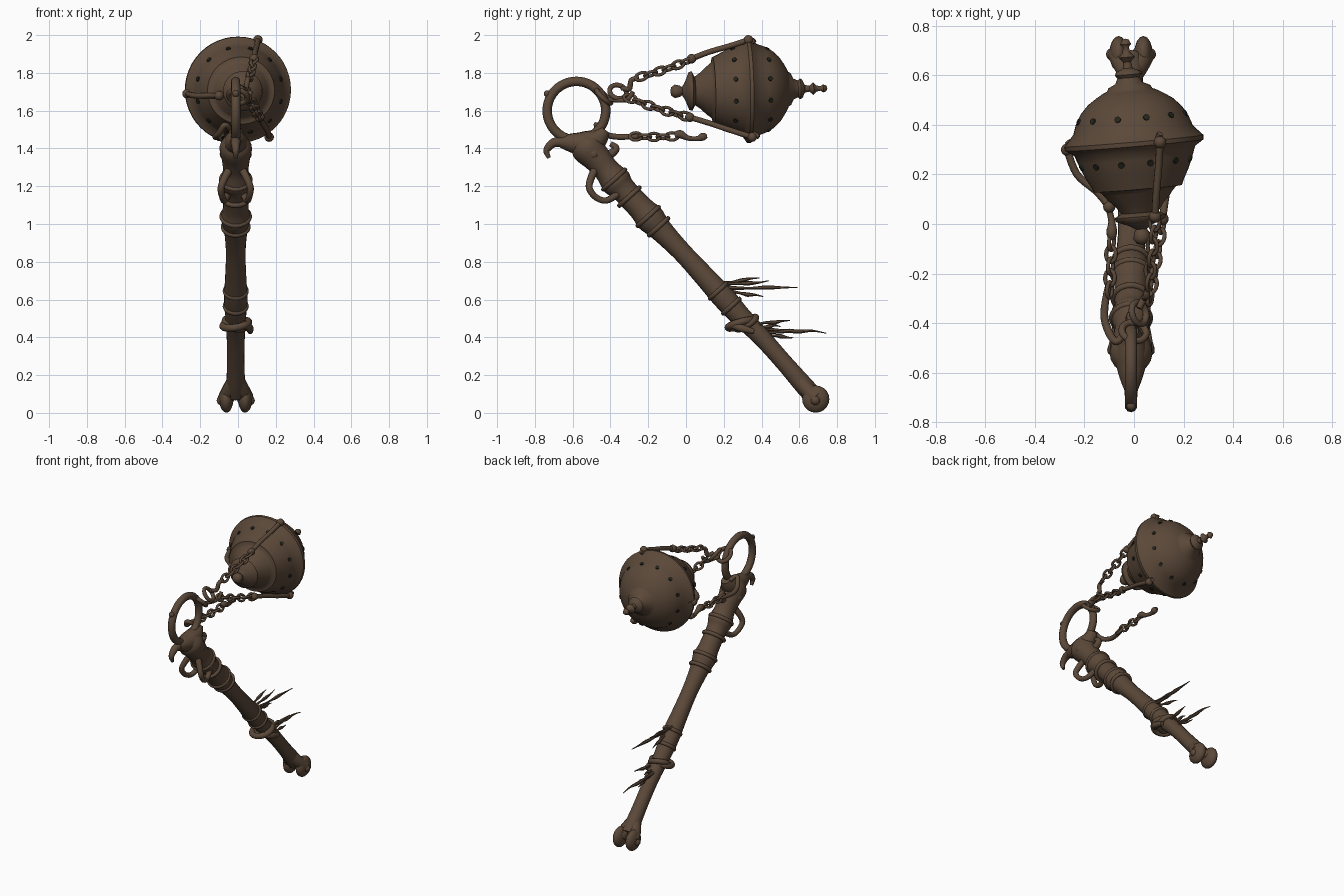
import bpy, bmesh, math, random
from mathutils import Vector, Matrix

if "Cube" in bpy.data.objects:
    bpy.data.objects.remove(bpy.data.objects["Cube"])

random.seed(4)


def material(name, rgb):
    m = bpy.data.materials.new(name)
    m.diffuse_color = (*rgb, 1)
    m.use_nodes = True
    m.node_tree.nodes["Principled BSDF"].inputs["Base Color"].default_value = m.diffuse_color
    return m


BRONZE = material("aged brown", (0.105, 0.066, 0.041))
DARK = material("hole dark", (0.018, 0.018, 0.012))


def finish(name, bm, mat=BRONZE):
    bmesh.ops.recalc_face_normals(bm, faces=bm.faces)
    me = bpy.data.meshes.new(name)
    bm.to_mesh(me)
    bm.free()
    me.materials.append(mat)
    ob = bpy.data.objects.new(name, me)
    bpy.context.collection.objects.link(ob)
    bpy.ops.object.select_all(action='DESELECT')
    ob.select_set(True)
    bpy.context.view_layer.objects.active = ob
    bpy.ops.object.shade_smooth_by_angle(angle=math.radians(50))
    return ob


def spline(pts, steps, closed):
    """Catmull-Rom through (x, y, z, radius) points."""
    p = [Vector(q) for q in pts]
    n, out = len(p), []
    for i in range(n if closed else n - 1):
        if closed:
            a, b, c, d = (p[(i + k) % n] for k in (-1, 0, 1, 2))
        else:
            a, b, c, d = (p[min(max(i + k, 0), n - 1)] for k in (-1, 0, 1, 2))
        for s in range(steps):
            t = s / steps
            out.append(0.5 * (2 * b + (c - a) * t + (2 * a - 5 * b + 4 * c - d) * t * t
                              + (3 * b - a - 3 * c + d) * t ** 3))
    return out if closed else out + [p[-1]]


def tube(name, pts, sides=10, steps=5, closed=False, mat=BRONZE):
    path = spline(pts, steps, closed)
    n = len(path)
    bm, rings, u = bmesh.new(), [], None
    for i, q in enumerate(path):
        nxt = path[(i + 1) % n] if closed else path[min(i + 1, n - 1)]
        prv = path[i - 1] if closed else path[max(i - 1, 0)]
        d = (nxt - prv).to_3d().normalized()
        if u is None:
            u = d.orthogonal()
        u = (u - d * u.dot(d)).normalized()
        v = d.cross(u)
        rings.append([bm.verts.new(q.to_3d() + max(q.w, 0.002) *
                      (u * math.cos(2 * math.pi * k / sides) + v * math.sin(2 * math.pi * k / sides)))
                      for k in range(sides)])
    for i in range(n if closed else n - 1):
        a, b = rings[i], rings[(i + 1) % n]
        for k in range(sides):
            j = (k + 1) % sides
            bm.faces.new((a[k], a[j], b[j], b[k]))
    if not closed:
        bm.faces.new(rings[0])
        bm.faces.new(rings[-1])
    return finish(name, bm, mat)


def ball(name, loc, r, scale=(1, 1, 1)):
    bm = bmesh.new()
    bmesh.ops.create_uvsphere(bm, u_segments=16, v_segments=10, radius=r,
                              matrix=Matrix.Translation(loc) @ Matrix.Diagonal((*scale, 1)))
    return finish(name, bm)


def loop(name, centre, normal, major, minor, count=24):
    """Round ring facing along normal."""
    n = Vector(normal).normalized()
    u = n.orthogonal().normalized()
    v = n.cross(u)
    pts = []
    for i in range(count):
        a = 2 * math.pi * i / count
        pts.append((*(Vector(centre) + major * (u * math.cos(a) + v * math.sin(a))), minor))
    return tube(name, pts, 10, 2, True)


def chain(name, a, b, count, sag=0.0):
    """Oval links alternating between two planes."""
    a, b = Vector(a), Vector(b)
    d = (b - a).normalized()
    side = d.cross(Vector((0, 0, 1))).normalized()
    up = side.cross(d)
    half = (b - a).length / count * 0.66
    for i in range(count):
        t = (i + 0.5) / count
        c = a.lerp(b, t) - Vector((0, 0, sag * 4 * t * (1 - t)))
        w = (side + up * 0.5).normalized() if i % 2 else (up - side * 0.5).normalized()
        pts = []
        for k in range(8):
            g = 2 * math.pi * k / 8
            pts.append((*(c + d * half * math.cos(g) + w * 0.022 * math.sin(g)), 0.0085))
        tube(f"{name}_link_{i + 1}", pts, 8, 2, True)


X = -0.012  # handle centre line

# Bone handle
shaft = [(-.57, 1.46, .045), (-.53, 1.41, .085), (-.47, 1.345, .075), (-.42, 1.285, .068),
         (-.37, 1.225, .082), (-.33, 1.18, .068), (-.24, 1.085, .068), (-.19, 1.03, .078),
         (-.13, .965, .062), (-.02, .85, .052), (.10, .72, .056), (.2, .61, .062),
         (.29, .51, .055), (.40, .40, .048), (.52, .265, .046), (.62, .15, .05), (.665, .10, .05)]
tube("handle_shaft", [(X, *p) for p in shaft], 20, 5)

# Raised bands around the upper handle
axis = Vector((0, .67, -.74))
for i, (y, z, r) in enumerate([(-.38, 1.235, .076), (-.30, 1.145, .07), (-.2, 1.04, .073),
                               (-.145, .985, .066), (.17, .645, .056), (.24, .565, .056)]):
    loop(f"handle_band_{i + 1}", (X, y, z), axis, r, .013)

# Forked foot knobs with side studs
for s in (-1, 1):
    tube("foot_prong", [(X, .59, .185, .04), (X + s * .03, .64, .125, .042), (X + s * .052, .69, .075, .045)])
    ball("foot_knob", (X + s * .05, .687, .073), .072, (.52, 1, 1))
    ball("foot_stud", (X + s * .075, .685, .066), .026)

# Large ring at the top
loop("top_ring", (X, -.58, 1.60), (1, 0, 0), .155, .025, 32)
ball("ring_stud", (X, -.735, 1.69), .018)

# Socket holding the ring, with hooked claws
tube("ring_socket", [(X, -.665, 1.435, .03), (X, -.61, 1.43, .05), (X, -.54, 1.425, .065),
                     (X, -.47, 1.45, .055), (X, -.43, 1.50, .03)], 14)
tube("front_claw", [(X, -.64, 1.435, .03), (X, -.70, 1.43, .025), (X, -.738, 1.39, .018), (X, -.725, 1.35, .01)])
tube("back_claw", [(X, -.47, 1.36, .035), (X, -.41, 1.365, .025), (X, -.37, 1.40, .02), (X, -.40, 1.425, .014)])
tube("socket_spur", [(X, -.53, 1.42, .03), (X, -.545, 1.48, .02)])

# Side loops below the socket
for s in (-1, 1):
    tube("side_loop", [(X + s * .02, -.47, 1.31, .022), (X + s * .055, -.50, 1.25, .02),
                       (X + s * .078, -.512, 1.19, .018), (X + s * .07, -.475, 1.14, .017),
                       (X + s * .06, -.42, 1.125, .017), (X + s * .04, -.36, 1.16, .02)])
    ball("side_boss", (X + s * .055, -.49, 1.37), .03)

# Hanging vessel, turned around an axis close to y
profile = [(-.415, 0), (-.41, .022), (-.39, .036), (-.365, .03), (-.352, .022), (-.335, .05),
           (-.315, .10), (-.30, .105), (-.285, .075), (-.25, .10), (-.225, .125), (-.205, .14),
           (-.19, .155), (-.188, .178), (-.165, .188), (-.12, .212), (-.07, .232), (-.035, .245),
           (-.012, .28), (.006, .282), (.02, .268), (.05, .242), (.09, .228), (.13, .205),
           (.165, .172), (.19, .135), (.207, .105), (.212, .092), (.225, .085), (.24, .055),
           (.262, .045), (.275, .055), (.287, .048), (.30, .02), (.325, .016), (.345, .034),
           (.362, .016), (.385, .012), (.397, .022), (.415, .014), (.42, 0)]
tilt = Matrix.Translation((0, .33, 1.71)) @ Matrix.Rotation(.085, 4, 'Z') @ Matrix.Rotation(.02, 4, 'X')
bm = bmesh.new()
vs = [bm.verts.new((r, t, 0)) for t, r in profile]
es = [bm.edges.new(e) for e in zip(vs, vs[1:])]
bmesh.ops.spin(bm, geom=vs + es, cent=(0, 0, 0), axis=(0, 1, 0), angle=2 * math.pi,
               steps=48, use_merge=True)
bmesh.ops.remove_doubles(bm, verts=bm.verts, dist=.0004)
bm.transform(tilt)
finish("vessel", bm)

# Vent holes as thin dark plates
bm = bmesh.new()
for t, r, lean in ((-.085, .2285, -.42), (.10, .224, .42)):
    for i in range(12):
        a = 2 * math.pi * (i + .5) / 12
        m = (tilt @ Matrix.Rotation(a, 4, 'Y') @ Matrix.Translation((0, t, r))
             @ Matrix.Rotation(-lean, 4, 'X'))
        bmesh.ops.create_cone(bm, cap_ends=True, segments=10, radius1=.013, radius2=.013,
                              depth=.008, matrix=m)
finish("vent_holes", bm, DARK)

# Rods hooked to the rim
rods = [("upper_rod", [(.085, .03, 1.875), (.09, .12, 1.91), (.10, .24, 1.945), (.105, .33, 1.975)]),
        ("lower_rod", [(.115, .02, 1.565), (.13, .12, 1.535), (.155, .24, 1.495), (.165, .35, 1.46)]),
        ("left_rod", [(-.10, .07, 1.68), (-.15, .13, 1.68), (-.23, .20, 1.68), (-.27, .30, 1.69)])]
for name, pts in rods:
    tube(name, [(*p, .015) for p in pts])
    ball(name + "_end", pts[0], .025)
    ball(name + "_tip", pts[-1], .025)
    out = (Vector(pts[-1]) - Vector((0, .33, 1.71))).normalized()
    tip = Vector(pts[-1])
    tube(name + "_hook", [(*(tip - out * .03), .016), (*(tip + Vector((0, .035, 0))), .012)])

# Linking rings and hooks on the big ring
loop("shackle", (.0, -.435, 1.675), (.2, .75, .8), .05, .014)
loop("shackle_link", (.02, -.36, 1.70), (.75, .2, .6), .045, .013)
tube("upper_hook", [(.02, -.34, 1.72, .013), (.04, -.30, 1.715, .014), (.05, -.29, 1.76, .014),
                    (.055, -.25, 1.775, .012)])
tube("lower_hook", [(.03, -.41, 1.66, .012), (.05, -.36, 1.655, .012), (.06, -.31, 1.66, .012),
                    (.065, -.28, 1.70, .012)])
chain("upper_chain", (.06, -.26, 1.775), (.085, .03, 1.872), 6, .006)
chain("lower_chain", (.06, -.32, 1.675), (.115, .02, 1.565), 7, .008)

# Broken chain on the left
tube("broken_hook", [(-.04, -.44, 1.50, .014), (-.07, -.475, 1.525, .015), (-.10, -.44, 1.48, .016),
                     (-.12, -.37, 1.462, .016), (-.11, -.28, 1.462, .014), (-.10, -.24, 1.465, .012)])
chain("broken_chain", (-.10, -.29, 1.465), (-.09, -.05, 1.465), 5, .004)
tube("broken_rod", [(-.09, -.06, 1.47, .016), (-.09, -.03, 1.475, .022), (-.09, .01, 1.455, .014),
                    (-.10, .06, 1.452, .014), (-.10, .09, 1.462, .022), (-.10, .112, 1.465, .01)])

# Cloth tie around the handle
loop("cloth_tie", (X, .29, .47), (.15, .25, -.9), .068, .02)
loop("cloth_tie_upper", (X, .32, .475), (-.2, .5, -.8), .058, .018)
tube("cloth_knot", [(.03, .24, .47, .02), (.06, .29, .45, .022), (.065, .36, .43, .014)])

# Ragged strands trailing from the handle
strands = [(.15, .69, .39, .71), (.16, .685, .44, .695), (.19, .665, .59, .66), (.2, .645, .41, .62),
           (.33, .465, .55, .485), (.35, .455, .50, .462), (.36, .445, .745, .425),
           (.38, .425, .66, .435), (.40, .41, .57, .40)]
for i, (y0, z0, y1, z1) in enumerate(strands):
    x = X + random.uniform(-.02, .02)
    dx = random.uniform(-.03, .03)
    pts = []
    for k, r in enumerate((.012, .01, .007, .012, .006, .002)):
        f = k / 5
        pts.append((x + dx * f, y0 + (y1 - y0) * f,
                    z0 + (z1 - z0) * f + random.uniform(-.006, .006), r))
    tube(f"strand_{i + 1}", pts, 6, 3)
